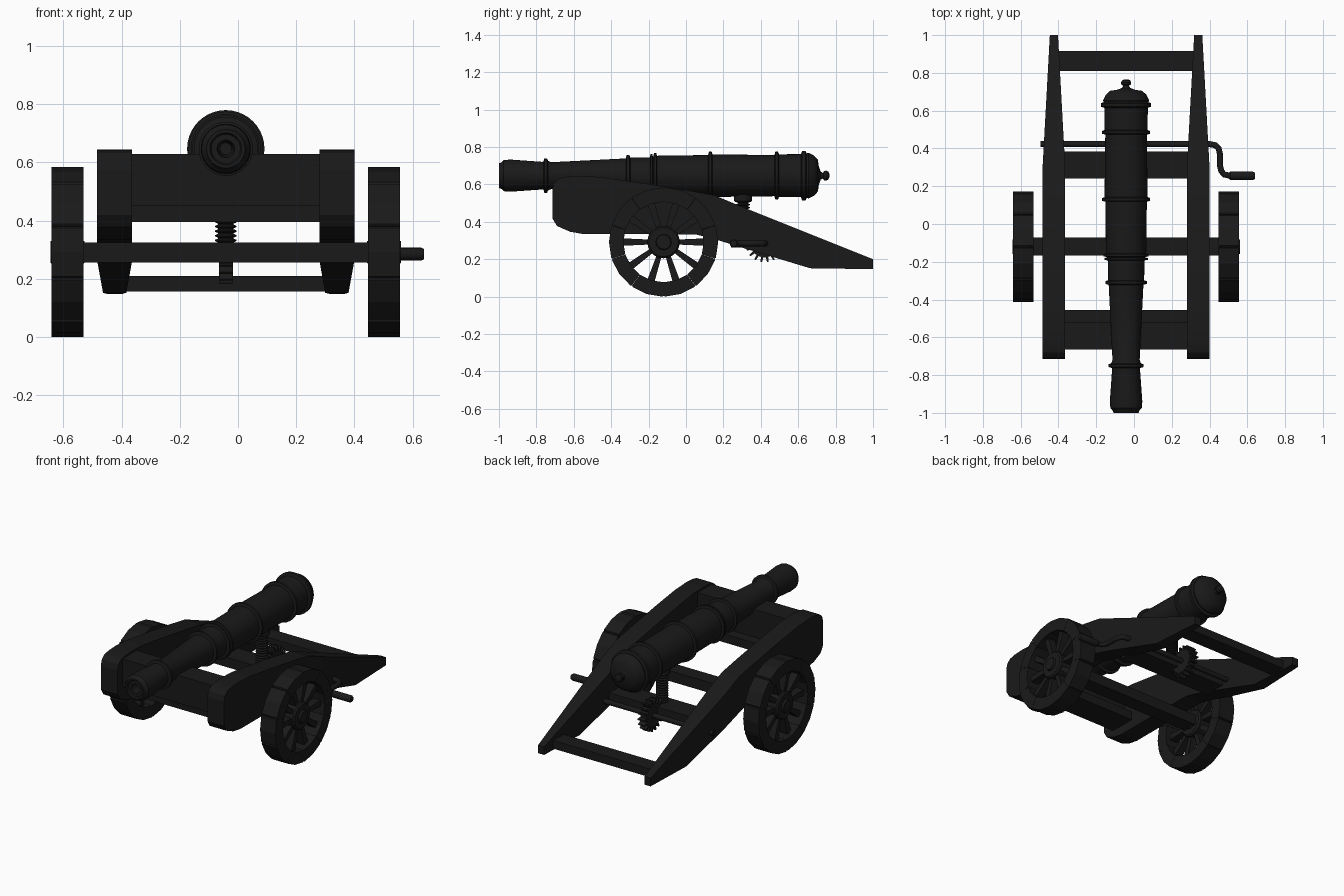
import bpy, bmesh
from math import sin, cos, pi, radians
from mathutils import Vector, Matrix

if "Cube" in bpy.data.objects:
    bpy.data.objects.remove(bpy.data.objects["Cube"])

CX = -0.042            # centre line of the carriage (the crank sticks out to the right)
WY, WZ, WR = -0.12, 0.292, 0.292

iron = bpy.data.materials.new("black_iron")
iron.diffuse_color = (0.01, 0.01, 0.01, 1)
iron.use_nodes = True
iron.node_tree.nodes["Principled BSDF"].inputs["Base Color"].default_value = iron.diffuse_color


def finish(name, bm, smooth=None):
    bmesh.ops.recalc_face_normals(bm, faces=bm.faces)
    me = bpy.data.meshes.new(name)
    bm.to_mesh(me)
    bm.free()
    ob = bpy.data.objects.new(name, me)
    bpy.context.collection.objects.link(ob)
    me.materials.append(iron)
    if smooth:
        bpy.ops.object.select_all(action='DESELECT')
        ob.select_set(True)
        bpy.context.view_layer.objects.active = ob
        bpy.ops.object.shade_smooth_by_angle(angle=radians(smooth))
    return ob


def add_box(bm, x0, x1, y0, y1, z0, z1):
    m = Matrix.Translation(((x0 + x1) / 2, (y0 + y1) / 2, (z0 + z1) / 2))
    bmesh.ops.create_cube(bm, size=1, matrix=m @ Matrix.Diagonal((x1 - x0, y1 - y0, z1 - z0, 1)))


def box(name, *dims):
    bm = bmesh.new()
    add_box(bm, *dims)
    return finish(name, bm)


def lathe(bm, profile, place, n):
    """Revolve (height, radius) points; place(h, a, b) gives the position."""
    rings = [[bm.verts.new(place(h, r * cos(2 * pi * i / n), r * sin(2 * pi * i / n)))
              for i in range(n)] for h, r in profile]
    for a, b in zip(rings, rings[1:]):
        for i in range(n):
            j = (i + 1) % n
            bm.faces.new((a[i], a[j], b[j], b[i]))
    bm.faces.new(rings[0])
    bm.faces.new(rings[-1])


def prism_x(bm, pts, x0, x1):
    """Extrude a (y, z) outline along x."""
    f = bm.faces.new([bm.verts.new((x0, y, z)) for y, z in pts])
    r = bmesh.ops.extrude_face_region(bm, geom=[f])
    bmesh.ops.translate(bm, vec=(x1 - x0, 0, 0),
                        verts=[v for v in r['geom'] if isinstance(v, bmesh.types.BMVert)])


def ring(y, r, w=0.012):
    return [(y - w, r - 0.018), (y - w * 0.6, r), (y + w * 0.6, r), (y + w, r - 0.014)]


# barrel with bore, reinforcing rings and knob
profile = [(-0.75, 0.02), (-0.99, 0.03), (-0.99, 0.05), (-1.0, 0.055), (-1.0, 0.066),
           (-0.985, 0.072), (-0.975, 0.083), (-0.94, 0.086), (-0.77, 0.074)]
profile += ring(-0.75, 0.093) + [(-0.72, 0.072)] + ring(-0.31, 0.11)
profile += ring(-0.185, 0.115, 0.008) + ring(-0.165, 0.12, 0.01) + [(-0.14, 0.107)]
profile += ring(0.13, 0.128) + ring(0.485, 0.128) + [(0.6, 0.115)] + ring(0.63, 0.133, 0.015)
profile += [(0.655, 0.122), (0.685, 0.107), (0.705, 0.085), (0.71, 0.05), (0.72, 0.022),
            (0.732, 0.015), (0.738, 0.025), (0.75, 0.027), (0.76, 0.022), (0.766, 0.01)]
bm = bmesh.new()
lathe(bm, profile, lambda h, a, b: (CX + a, h, 0.647 + b), 40)
finish("barrel", bm, 35)

# side cheeks, tapering in width towards the tail
outline = [(-0.715, 0.42), (-0.715, 0.575), (-0.705, 0.61), (-0.68, 0.632), (-0.64, 0.641),
           (-0.575, 0.645), (-0.46, 0.64), (-0.25, 0.61), (0, 0.57), (0.15, 0.543),
           (0.3, 0.48), (1, 0.2), (1, 0.147), (0.663, 0.152), (0.3, 0.262), (0.155, 0.307),
           (0.05, 0.333), (-0.55, 0.335), (-0.62, 0.347), (-0.69, 0.378)]
for side, s in (("left", -1), ("right", 1)):
    bm = bmesh.new()
    mid = CX + s * 0.382
    prism_x(bm, outline, mid - 0.06, mid + 0.06)
    bmesh.ops.bisect_plane(bm, geom=bm.verts[:] + bm.edges[:] + bm.faces[:],
                           plane_co=(0, 0.3, 0), plane_no=(0, 1, 0))
    for v in bm.verts:
        if v.co.y > 0.3:
            v.co.x = mid + (v.co.x - mid) * (1 - 0.64 * (v.co.y - 0.3) / 0.7)
    finish(side + "_cheek", bm)

# cross members
L, R = CX - 0.34, CX + 0.34
bm = bmesh.new()
prism_x(bm, [(-0.665, 0.45), (-0.665, 0.63), (-0.52, 0.63), (-0.52, 0.45),
             (-0.455, 0.45), (-0.455, 0.395), (-0.63, 0.395), (-0.63, 0.45)], L, R)
finish("front_transom", bm)
box("middle_transom", L, R, 0.24, 0.385, 0.262, 0.325)
box("rear_transom", L - 0.02, R + 0.02, 0.81, 0.915, 0.157, 0.21)
box("axle", CX - 0.56, CX + 0.56, -0.168, -0.072, 0.257, 0.325)


# wheels: ten felloes, ten spokes, hub
def polar(x, r, a):
    return Vector((x, WY + r * cos(a), WZ + r * sin(a)))


for side, s in (("left", -1), ("right", 1)):
    wx = CX + s * 0.544
    bm = bmesh.new()
    for k in range(10):
        c = k * pi / 5
        h, gap = pi / 10, 0.012
        arc = [(WR - 0.005, c - h + gap * 0.2), (WR, c - h + gap * 2), (WR, c),
               (WR, c + h - gap * 2), (WR - 0.005, c + h - gap * 0.2),
               (0.215, c + h - gap * 0.2), (0.215, c), (0.215, c - h + gap * 0.2)]
        pts = [polar(0, r, a) for r, a in arc]
        prism_x(bm, [(p.y, p.z) for p in pts], wx - 0.055, wx + 0.055)
    finish(side + "_wheel_rim", bm)

    bm = bmesh.new()
    for k in range(10):
        a = k * pi / 5
        t = Vector((0, -sin(a), cos(a)))
        p, q = polar(0, 0.07, a), polar(0, 0.225, a)
        quad = [p - t * 0.013, q - t * 0.02, q + t * 0.02, p + t * 0.013]
        prism_x(bm, [(v.y, v.z) for v in quad], wx - 0.025, wx + 0.025)
    finish(side + "_wheel_spokes", bm)

    bm = bmesh.new()
    lathe(bm, [(-0.058, 0.02), (-0.058, 0.038), (-0.045, 0.042), (-0.045, 0.078), (-0.035, 0.087),
               (0.035, 0.087), (0.045, 0.078), (0.045, 0.042), (0.058, 0.038), (0.058, 0.02)],
          lambda h, a, b: (wx + h, WY + a, WZ + b), 20)
    finish(side + "_wheel_hub", bm, 35)

# elevating screw with thread ridges, and the bracket under the breech
thread = [(0.3, 0.026)]
for i in range(12):
    z = 0.325 + i * 0.016
    thread += [(z, 0.026), (z + 0.005, 0.037), (z + 0.009, 0.037), (z + 0.014, 0.026)]
thread.append((0.53, 0.026))
bm = bmesh.new()
lathe(bm, thread, lambda h, a, b: (CX + a, 0.305 + b, h), 20)
finish("elevating_screw", bm, 35)
bm = bmesh.new()
lathe(bm, [(0.505, 0.04), (0.512, 0.048), (0.635, 0.048)],
      lambda h, a, b: (CX + a, 0.305 + b, h), 20)
finish("screw_bracket", bm, 35)

# gear below the middle transom
GY, GZ = 0.42, 0.285
pts = []
for k in range(18):
    for f, r in ((-0.5, 0.075), (-0.25, 0.075), (-0.12, 0.102), (0.12, 0.102), (0.25, 0.075)):
        a = 2 * pi * (k + f) / 18
        pts.append((GY + r * cos(a), GZ + r * sin(a)))
bm = bmesh.new()
prism_x(bm, pts, CX - 0.024, CX + 0.024)
finish("gear", bm)

# crank shaft swept along a bent path
path = [(-0.495, 0.423), (0.40, 0.423), (0.43, 0.417), (0.448, 0.4), (0.455, 0.37),
        (0.455, 0.31), (0.462, 0.28), (0.478, 0.262), (0.51, 0.255), (0.55, 0.255)]
pv = [Vector((x, y, GZ)) for x, y in path]
bm = bmesh.new()
rings = []
for i, p in enumerate(pv):
    d = (pv[min(i + 1, len(pv) - 1)] - pv[max(i - 1, 0)]).normalized()
    n = Vector((-d.y, d.x, 0))
    rings.append([bm.verts.new(p + 0.016 * (n * cos(a) + Vector((0, 0, sin(a)))))
                  for a in (2 * pi * k / 12 for k in range(12))])
for a, b in zip(rings, rings[1:]):
    for i in range(12):
        j = (i + 1) % 12
        bm.faces.new((a[i], a[j], b[j], b[i]))
bm.faces.new(rings[0])
bm.faces.new(rings[-1])
finish("crank_shaft", bm, 35)
bm = bmesh.new()
lathe(bm, [(0.502, 0.016), (0.51, 0.022), (0.63, 0.022), (0.64, 0.017)],
      lambda h, a, b: (h, 0.255 + a, GZ + b), 16)
finish("crank_handle", bm, 35)
